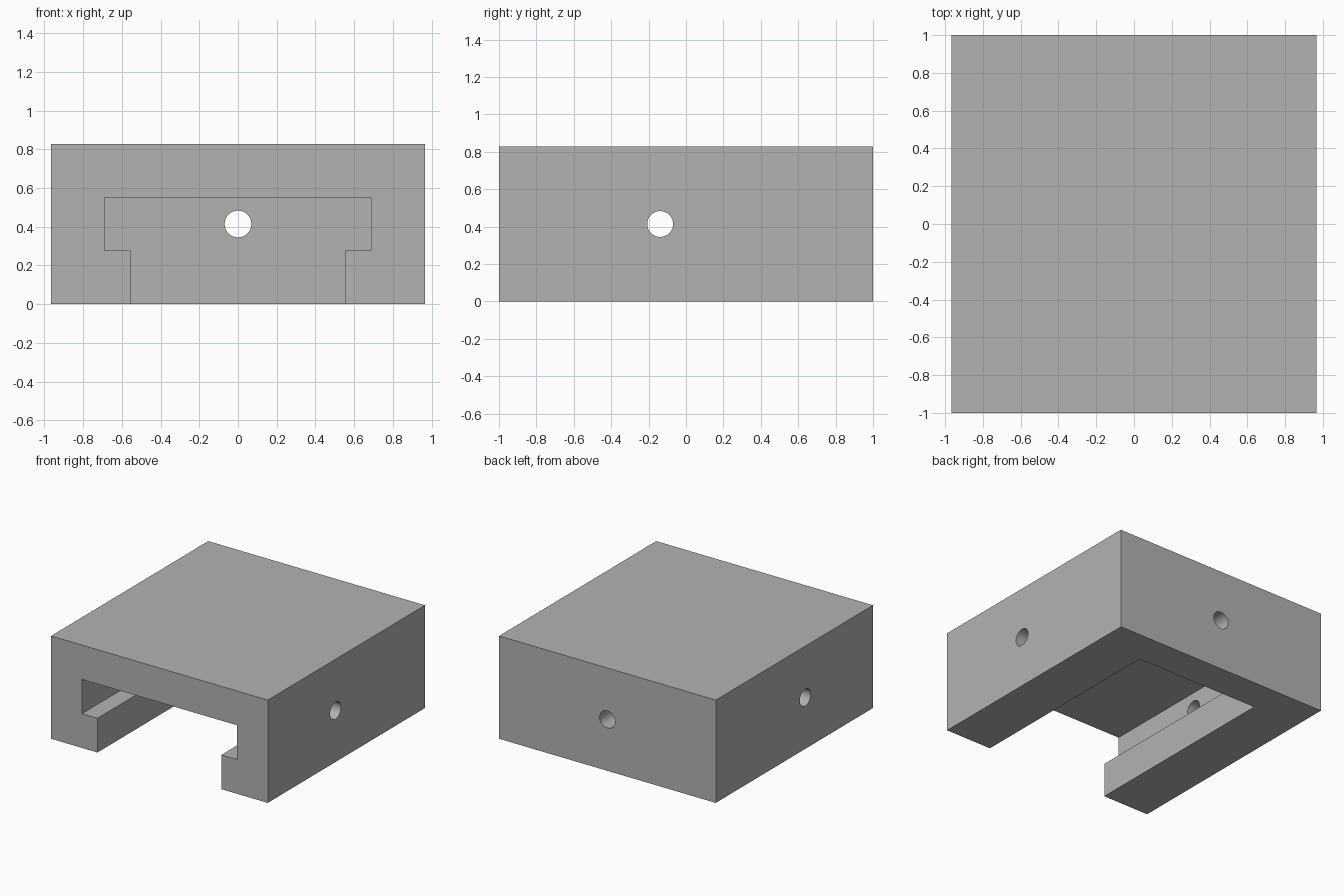
import bpy
import math

cube = bpy.data.objects.get("Cube")
if cube:
    bpy.data.objects.remove(cube, do_unlink=True)

WIDTH, LENGTH, HEIGHT = 1.931, 2.0, 0.828
STEP = 0.276                 # lip height, slot height and back wall thickness
HOLE_RADIUS = 0.069
HOLE_Z = HEIGHT / 2
SLOT_END = LENGTH / 2 - STEP

grey = bpy.data.materials.new("mid grey")
grey.use_nodes = True
colour = (0.45, 0.45, 0.45, 1.0)
grey.diffuse_color = colour
grey.node_tree.nodes["Principled BSDF"].inputs["Base Color"].default_value = colour


def extrude_profile(name, profile, y0, y1):
    """Solid made by sweeping an (x, z) outline along y."""
    n = len(profile)
    verts = [(x, y, z) for y in (y0, y1) for x, z in profile]
    faces = [tuple(range(n)), tuple(reversed(range(n, 2 * n)))]
    faces += [(i, i + n, (i + 1) % n + n, (i + 1) % n) for i in range(n)]
    mesh = bpy.data.meshes.new(name)
    mesh.from_pydata(verts, [], faces)
    mesh.materials.append(grey)
    obj = bpy.data.objects.new(name, mesh)
    bpy.context.collection.objects.link(obj)
    return obj


def hole_cutter(name, location, rotation, depth):
    bpy.ops.mesh.primitive_cylinder_add(vertices=48, radius=HOLE_RADIUS, depth=depth,
                                        location=location, rotation=rotation)
    obj = bpy.context.object
    obj.name = name
    obj.data.materials.append(grey)
    return obj


# Solid block
w = WIDTH / 2
body = extrude_profile("slotted_block", [(-w, 0), (w, 0), (w, HEIGHT), (-w, HEIGHT)],
                       -LENGTH / 2, LENGTH / 2)

# T-shaped slot, open at the front and underneath, closed by the back wall
half = [(0.552, -0.1), (0.552, STEP), (0.69, STEP), (0.69, 2 * STEP)]
slot = half + [(-x, z) for x, z in reversed(half)]
cutters = [extrude_profile("slot_cutter", slot, -LENGTH / 2 - 0.1, SLOT_END)]

# Round holes: one through the back wall, one across both side walls
side_y = (SLOT_END - LENGTH / 2) / 2
cutters.append(hole_cutter("back_hole_cutter", (0, LENGTH / 2, HOLE_Z),
                           (math.pi / 2, 0, 0), 1.0))
cutters.append(hole_cutter("side_hole_cutter", (0, side_y, HOLE_Z),
                           (0, math.pi / 2, 0), WIDTH + 0.2))

for cutter in cutters:
    cutter.hide_render = True
    cut = body.modifiers.new(cutter.name, 'BOOLEAN')
    cut.operation = 'DIFFERENCE'
    cut.solver = 'EXACT'
    cut.object = cutter

# Bake the cuts, then drop the cutters
bpy.ops.object.select_all(action='DESELECT')
body.select_set(True)
bpy.context.view_layer.objects.active = body
for name in [m.name for m in body.modifiers]:
    bpy.ops.object.modifier_apply(modifier=name)
for cutter in cutters:
    bpy.data.objects.remove(cutter, do_unlink=True)

bpy.ops.object.shade_smooth_by_angle(angle=math.radians(30))
